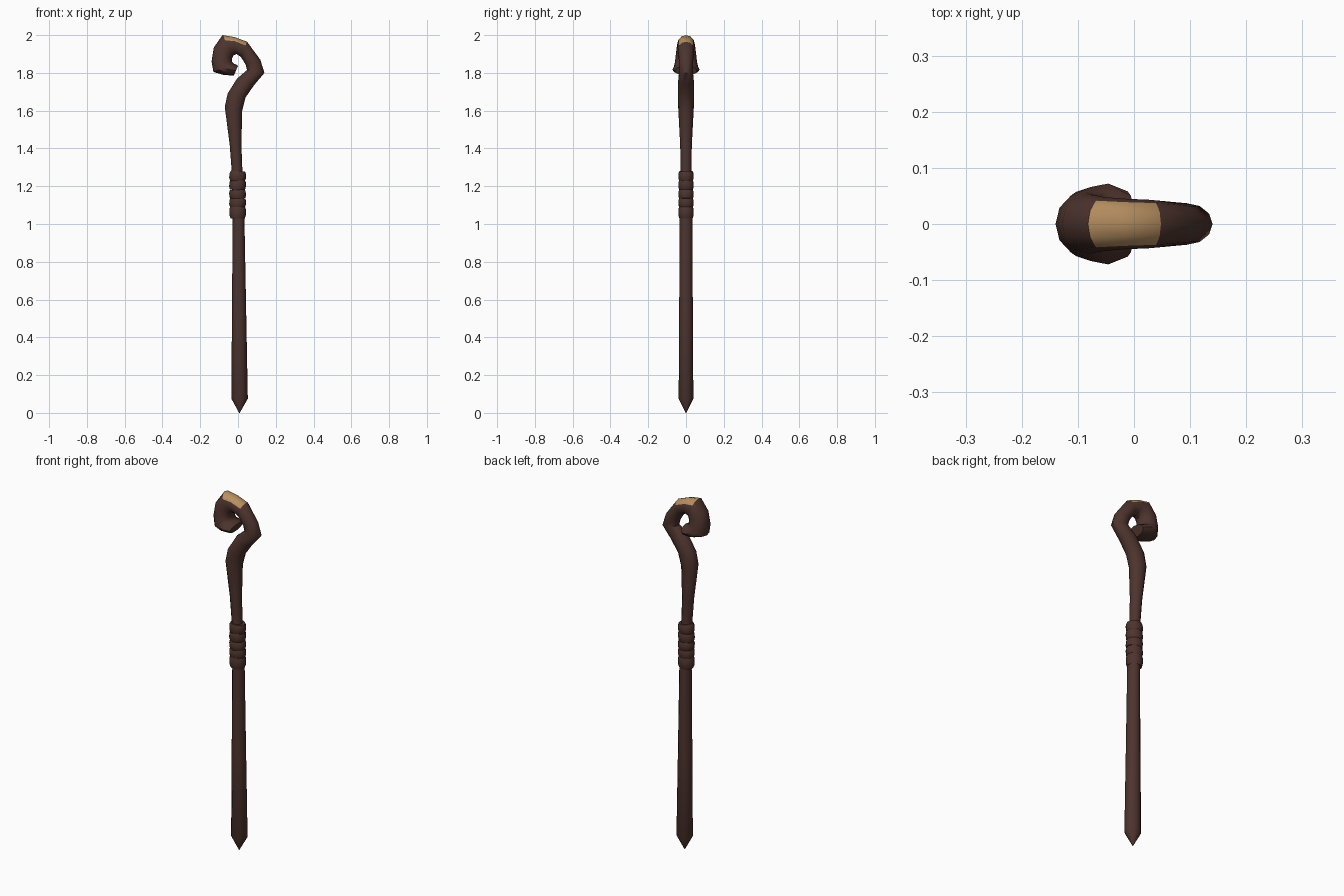
import bpy, bmesh, math
from mathutils import Vector, Matrix

if "Cube" in bpy.data.objects:
    bpy.data.objects.remove(bpy.data.objects["Cube"])


def material(name, rgb):
    m = bpy.data.materials.new(name)
    m.diffuse_color = (*rgb, 1)
    m.use_nodes = True
    m.node_tree.nodes["Principled BSDF"].inputs["Base Color"].default_value = m.diffuse_color
    return m


BARK = material("dark brown bark", (0.076, 0.034, 0.027))
BARE = material("tan bare wood", (0.48, 0.28, 0.12))


def finish(bm, name, angle):
    bmesh.ops.recalc_face_normals(bm, faces=bm.faces)
    me = bpy.data.meshes.new(name)
    bm.to_mesh(me)
    bm.free()
    ob = bpy.data.objects.new(name, me)
    bpy.context.collection.objects.link(ob)
    me.materials.append(BARK)
    me.materials.append(BARE)
    bpy.ops.object.select_all(action='DESELECT')
    ob.select_set(True)
    bpy.context.view_layer.objects.active = ob
    bpy.ops.object.shade_smooth_by_angle(angle=math.radians(angle))


# Staff: outer x, z / inner x, z / half depth in y, from the tip to the curl end
STATIONS = [
    (.009, 0, .006, 0, .002),
    (.052, .075, -.035, .075, .039),
    (.043, .55, -.032, .55, .036),
    (.034, 1.03, -.028, 1.03, .034),
    (.023, 1.29, -.034, 1.29, .028),
    (.018, 1.42, -.044, 1.42, .031),
    (.022, 1.60, -.070, 1.62, .041),
    (.040, 1.67, -.055, 1.69, .043),
    (.085, 1.735, -.005, 1.77, .042),
    (.14, 1.80, .048, 1.815, .037),
    (.118, 1.87, .040, 1.845, .037),
    (.048, 1.965, .015, 1.885, .043),
    (-.02, 1.99, -.008, 1.90, .045),
    (-.082, 2.0, -.025, 1.892, .048),
    (-.128, 1.935, -.032, 1.875, .053),
    (-.14, 1.86, -.032, 1.86, .058),
    (-.13, 1.805, -.024, 1.85, .066),
    (-.08, 1.79, -.012, 1.845, .072),
    (-.022, 1.785, 0, 1.838, .058),
]
SIDES = 12
PATCH = range(11, 13)      # segments on top of the crook where the bark is worn off

bm = bmesh.new()
rings = []
for ox, oz, ix, iz, ry in STATIONS:
    out, inn = Vector((ox, 0, oz)), Vector((ix, 0, iz))
    mid, half = (out + inn) / 2, (out - inn) / 2
    rings.append([bm.verts.new(mid + half * math.cos(a) + Vector((0, ry * math.sin(a), 0)))
                  for a in (2 * math.pi * k / SIDES for k in range(SIDES))])
for s, (a, b) in enumerate(zip(rings, rings[1:])):
    for k in range(SIDES):
        n = (k + 1) % SIDES
        f = bm.faces.new((a[k], a[n], b[n], b[k]))
        if s in PATCH and k in (0, 1, SIDES - 2, SIDES - 1):
            f.material_index = 1
bm.faces.new(rings[0])
bm.faces.new(rings[-1])
finish(bm, "crook_staff", 40)


# Grip binding: stacked, slightly tilted rounded bands
def band(name, z, radius, height, tilt):
    b = bmesh.new()
    prof = [(.018, -height), (radius * .86, -height), (radius, -height * .45),
            (radius, height * .45), (radius * .86, height), (.018, height)]
    loops = [[b.verts.new((r * math.cos(t), .93 * r * math.sin(t), h))
              for t in (2 * math.pi * k / 16 for k in range(16))] for r, h in prof]
    for p, q in zip(loops, loops[1:] + loops[:1]):
        for k in range(16):
            n = (k + 1) % 16
            b.faces.new((p[k], p[n], q[n], q[k]))
    bmesh.ops.transform(b, verts=b.verts,
                        matrix=Matrix.Translation((-.002, 0, z)) @ Matrix.Rotation(tilt, 4, 'Y'))
    finish(b, name, 50)


for i, (z, h, tilt) in enumerate([(1.063, .033, 0), (1.113, .026, .10), (1.158, .026, -.14),
                                  (1.206, .028, .16), (1.253, .027, .08)]):
    band(f"grip_band_{i + 1}", z, .044, h, tilt)
